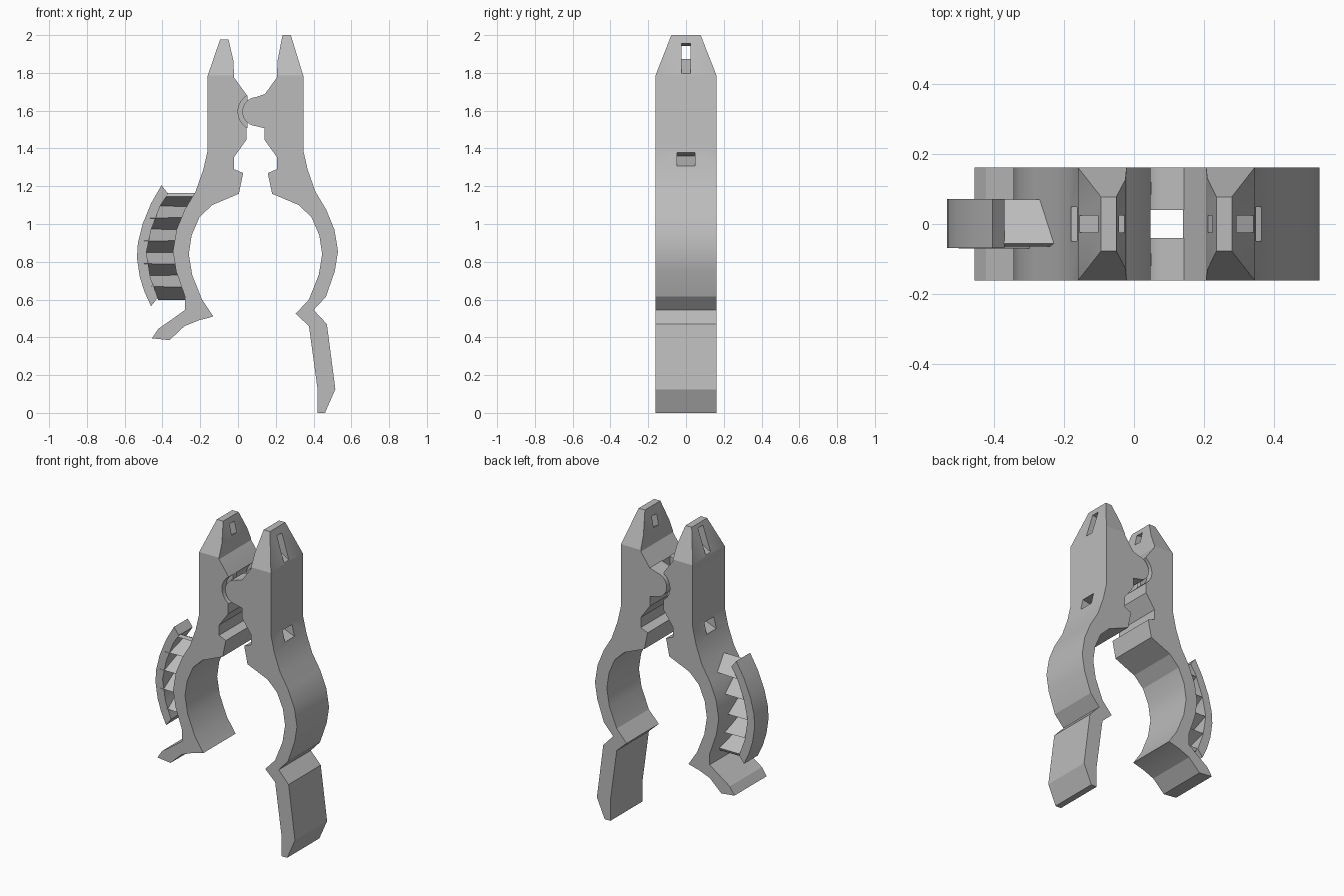
import bpy, bmesh
from math import cos, sin, radians
from mathutils import Vector

if "Cube" in bpy.data.objects:
    bpy.data.objects.remove(bpy.data.objects["Cube"], do_unlink=True)

grey = bpy.data.materials.new("grey plastic")
grey.use_nodes = True
colour = (0.5, 0.5, 0.5, 1)
grey.diffuse_color = colour
grey.node_tree.nodes["Principled BSDF"].inputs["Base Color"].default_value = colour

MID = 0.0925          # plane about which the two jaws mirror each other
HALF = 0.162          # half depth of the jaws
HINGE = (0.1, 1.595)  # hinge axis
SHOULDER = 1.785


def make_object(name, bm):
    bmesh.ops.recalc_face_normals(bm, faces=bm.faces)
    mesh = bpy.data.meshes.new(name)
    bm.to_mesh(mesh)
    bm.free()
    mesh.materials.append(grey)
    obj = bpy.data.objects.new(name, mesh)
    bpy.context.collection.objects.link(obj)
    return obj


def prism(name, profile, y0, y1, taper=None):
    """Extrude an x-z profile along y; taper narrows the depth above the shoulder."""
    bm = bmesh.new()
    face = bm.faces.new([bm.verts.new((x, y0, z)) for x, z in profile])
    out = bmesh.ops.extrude_face_region(bm, geom=[face])
    moved = [v for v in out["geom"] if isinstance(v, bmesh.types.BMVert)]
    bmesh.ops.translate(bm, verts=moved, vec=(0, y1 - y0, 0))
    if taper:
        bmesh.ops.bisect_plane(bm, geom=bm.verts[:] + bm.edges[:] + bm.faces[:], dist=0.0001,
                               plane_co=(0, 0, SHOULDER), plane_no=(0, 0, 1))
        top = max(v.co.z for v in bm.verts)
        for v in bm.verts:
            if v.co.z > SHOULDER:
                v.co.y *= 1 - taper * (v.co.z - SHOULDER) / (top - SHOULDER)
    return make_object(name, bm)


def arc(radius, start, end, steps):
    angles = [radians(start + (end - start) * i / steps) for i in range(steps + 1)]
    return [(HINGE[0] + radius * cos(a), HINGE[1] + radius * sin(a)) for a in angles]


def smooth(obj):
    obj.data.shade_smooth()
    obj.data.set_sharp_from_angle(angle=radians(21))


def apply_modifiers(obj):
    bpy.context.view_layer.objects.active = obj
    for mod in list(obj.modifiers):
        bpy.ops.object.modifier_apply(modifier=mod.name)


# Profiles shared by both jaws, as distance from the mirror plane and height
outer = [(.253, SHOULDER), (.253, 1.39), (.277, 1.285), (.318, 1.17), (.375, 1.075),
         (.418, .97), (.437, .855), (.42, .75), (.373, .615)]
inner = [(.283, .6), (.335, .73), (.353, .84), (.338, .94), (.297, 1.035), (.23, 1.1),
         (.088, 1.16), (.065, 1.27), (.113, 1.29), (.113, 1.355), (.048, 1.445), (.048, 1.51)]
neck = [(.048, 1.685), (.113, 1.775), (.117, 1.865)]

# Lower ends: a long handle on one jaw, a short curled tab on the other
handle = [(.308, .545), (.378, .47), (.423, .125), (.368, 0), (.328, 0), (.328, .13),
          (.283, .46), (.213, .525)]
tab = [(.373, .545), (.45, .49), (.515, .445), (.548, .395), (.455, .385), (.375, .46),
       (.3, .49), (.223, .51)]

# Cutters: a wedge slot through each tip and a small pocket in each outer side
tip_slot = [(.27, 1.785), (.24, 1.965), (.1, 1.935), (.1, 1.885)]
side_pocket = [(.3, 1.295), (.3, 1.385), (.14, 1.36)]

socket = [(MID - x, z) for x, z in arc(.1, 238, 122, 10)]


def make_jaw(name, side, tail, hinge, top):
    tip = [(.143, top), (.187, top)]
    place = lambda pts: [(MID + side * u, z) for u, z in pts]
    jaw = prism(name, place(tip + outer + tail + inner + hinge + neck), -HALF, HALF, taper=0.52)
    cutters = [prism("tip_slot_cutter", place(tip_slot), -.025, .025),
               prism("side_pocket_cutter", place(side_pocket), -.048, .048)]
    for cutter in cutters:
        mod = jaw.modifiers.new("cut", "BOOLEAN")
        mod.operation = "DIFFERENCE"
        mod.solver = "EXACT"
        mod.object = cutter
    apply_modifiers(jaw)
    for cutter in cutters:
        bpy.data.objects.remove(cutter, do_unlink=True)
    smooth(jaw)


make_jaw("left_jaw", 1, handle, [], 2.0)
make_jaw("right_jaw", -1, tab, socket, 1.978)

# Hinge: knuckles on one jaw seated in socket lips on the other, open in the middle
knuckle = arc(.077, 95, 265, 14) + [(.15, 1.505), (.15, 1.69)]
lip = arc(.1, 120, 240, 12)
for side, word in ((-1, "front"), (1, "back")):
    smooth(prism(word + "_knuckle", knuckle, side * .04, side * HALF))
    smooth(prism(word + "_socket_lip", lip, side * .085, side * .12))

# Curved grip plate standing off the right jaw
grip = [(-.405, 1.205), (-.46, 1.11), (-.505, 1.0), (-.53, .9), (-.535, .82), (-.52, .72),
        (-.495, .64), (-.46, .565), (-.425, .61), (-.465, .72), (-.485, .85), (-.46, .97),
        (-.41, 1.1), (-.37, 1.16)]
smooth(prism("grip_plate", grip, -.068, .072))

# Folded spring strip between the grip plate and the jaw
bm = bmesh.new()
folds = 9
previous = None
for i in range(folds + 1):
    z = 1.155 - i * .061
    y = -.06 if i % 2 == 0 else .06
    x = -.505 + 1.28 * (z - .86) ** 2
    row = [bm.verts.new((x, y, z)), bm.verts.new((x + .18, y, z))]
    if previous:
        bm.faces.new(previous + row[::-1])
    previous = row
spring = make_object("folded_spring", bm)
thick = spring.modifiers.new("thickness", "SOLIDIFY")
thick.thickness = 0.02
thick.offset = 0
apply_modifiers(spring)
